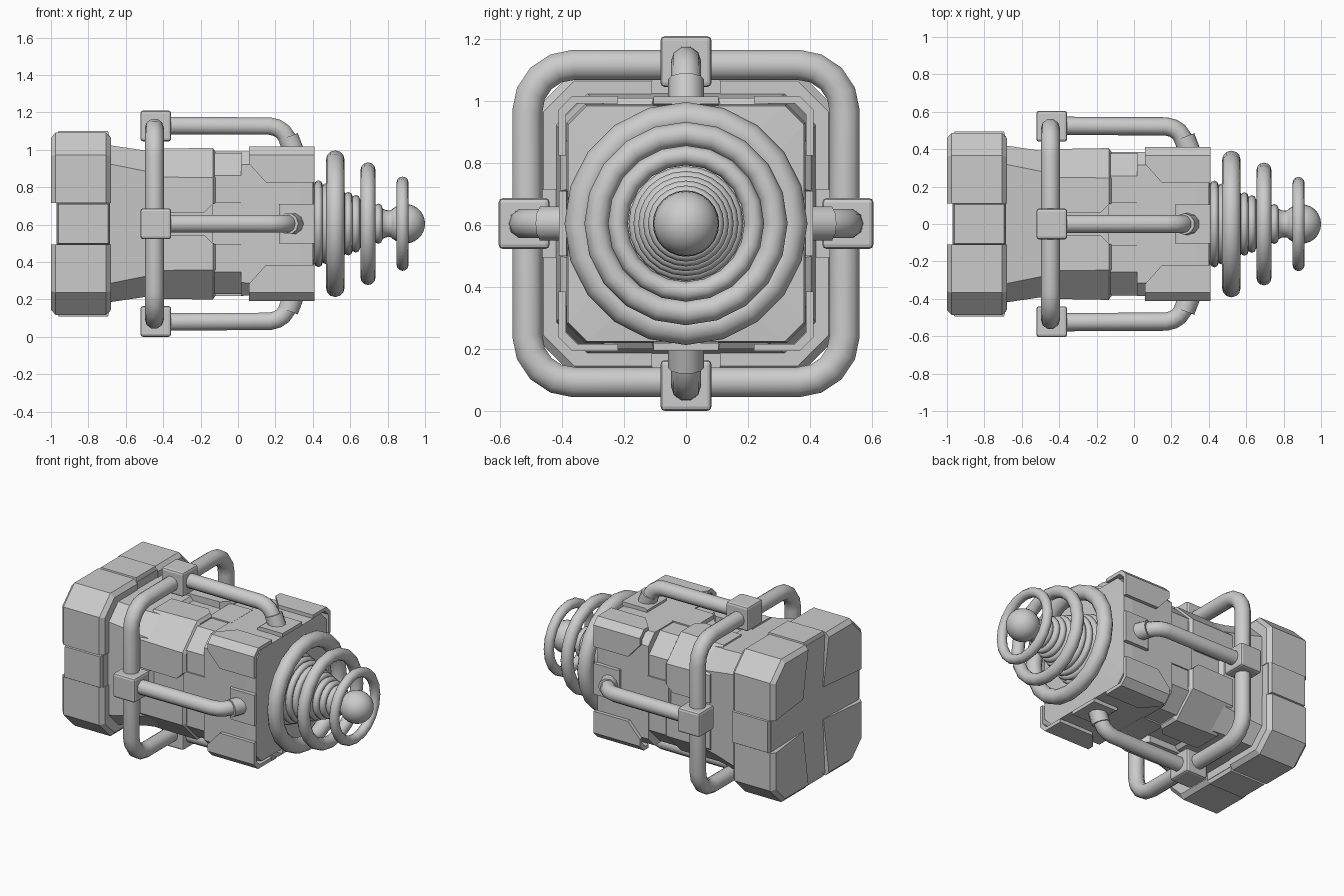
import bpy, bmesh, math
from mathutils import Vector

if "Cube" in bpy.data.objects:
    bpy.data.objects.remove(bpy.data.objects["Cube"])

CZ = 0.605  # height of the long x axis


def turn(p, k):
    x, y, z = p
    for _ in range(k):
        y, z = -z, y
    return Vector((x, y, z + CZ))


def finish(name, bm, smooth=False):
    bmesh.ops.recalc_face_normals(bm, faces=bm.faces)
    for f in bm.faces:
        f.smooth = smooth
    me = bpy.data.meshes.new(name)
    bm.to_mesh(me)
    bm.free()
    ob = bpy.data.objects.new(name, me)
    bpy.context.collection.objects.link(ob)
    return ob


def loft(name, loops, copies=1):
    """Skin a row of equal loops, repeated in quarter turns about x."""
    bm = bmesh.new()
    for k in range(copies):
        rings = [[bm.verts.new(turn(p, k)) for p in lp] for lp in loops]
        n = len(rings[0])
        for a, b in zip(rings, rings[1:]):
            for i in range(n):
                j = (i + 1) % n
                bm.faces.new((a[i], a[j], b[j], b[i]))
        bm.faces.new(rings[0])
        bm.faces.new(rings[-1])
    return finish(name, bm)


def octagon(x, h, c):
    q = h - c
    return [(x, q, h), (x, h, q), (x, h, -q), (x, q, -h),
            (x, -q, -h), (x, -h, -q), (x, -h, q), (x, -q, h)]


def corner(x, h, c, s, dip=0.0):
    return [(x, s, h), (x, h - c, h), (x, h, h - c), (x, h, s), (x + dip, s, s)]


def shell(x, h, c, s, t=0.024):
    g, d = h - t, c * 0.8
    return [(x, s, h), (x, h - c, h), (x, h, h - c), (x, h, s),
            (x, g, s), (x, g, g - d), (x, g - d, g), (x, s, g)]


def rect(x0, x1, w, r):
    return [(x0, -w, r), (x1, -w, r), (x1, w, r), (x0, w, r)]


def slab(name, profile, w):
    """Extrude an (x, r) profile across y, on all four sides."""
    return loft(name, [[(x, y, r) for x, r in profile] for y in (-w, w)], 4)


def lathe(name, profile, n, closed=False):
    """Spin an (x, r) profile about the long axis, smooth shaded."""
    bm = bmesh.new()
    rings = [[bm.verts.new((x, r * math.cos(2 * math.pi * i / n),
                            r * math.sin(2 * math.pi * i / n) + CZ)) for i in range(n)]
             for x, r in profile]
    pairs = list(zip(rings, rings[1:])) + ([(rings[-1], rings[0])] if closed else [])
    for a, b in pairs:
        for i in range(n):
            j = (i + 1) % n
            bm.faces.new((a[i], a[j], b[j], b[i]))
    if not closed:
        bm.faces.new(rings[0])
        bm.faces.new(rings[-1])
    return finish(name, bm, True)


def ring(name, x, outer, minor, n=20, m=12):
    R = outer - minor
    prof = [(x + minor * math.cos(2 * math.pi * i / m),
             R + minor * math.sin(2 * math.pi * i / m)) for i in range(m)]
    return lathe(name, prof, n, True)


def tube(name, paths, radius, cyclic=False):
    cu = bpy.data.curves.new(name, 'CURVE')
    cu.dimensions = '3D'
    cu.bevel_depth = radius
    cu.bevel_resolution = 3
    cu.use_fill_caps = True
    for path in paths:
        sp = cu.splines.new('POLY')
        sp.points.add(len(path) - 1)
        for pt, p in zip(sp.points, path):
            pt.co = (*p, 1)
        sp.use_cyclic_u = cyclic
        sp.use_smooth = True
    ob = bpy.data.objects.new(name, cu)
    bpy.context.collection.objects.link(ob)
    return ob


# rear block: four corner blocks with a shallow dished back, and raised middle plates
loft("rear_corner_blocks", [corner(-1.0, 0.46, 0.10, 0.11, 0.04),
                            corner(-0.975, 0.487, 0.12, 0.11, 0.03),
                            corner(-0.705, 0.487, 0.12, 0.11),
                            corner(-0.68, 0.46, 0.10, 0.11)], 4)
slab("rear_middle_wedges", [(-0.97, 0.47), (-0.685, 0.47), (-0.685, 0.0),
                            (-0.95, 0.0), (-0.955, 0.11)], 0.112)
loft("rear_middle_plates", [rect(-0.97, -0.685, 0.112, 0.46),
                            rect(-0.96, -0.695, 0.105, 0.495)], 4)

# tapering collar and body core
loft("collar", [octagon(-0.69, 0.42, 0.10), octagon(-0.5, 0.392, 0.11),
                octagon(-0.40, 0.385, 0.12), octagon(-0.38, 0.36, 0.12)])
loft("neck", [octagon(-0.42, 0.36, 0.11), octagon(-0.14, 0.36, 0.11),
              octagon(-0.13, 0.377, 0.12), octagon(0.02, 0.377, 0.12)])

# middle corner blocks with a channel between them
loft("middle_corner_blocks", [corner(-0.46, 0.40, 0.15, 0.06), corner(-0.18, 0.405, 0.158, 0.06),
                              corner(-0.135, 0.405, 0.158, 0.105),
                              corner(-0.12, 0.385, 0.15, 0.11)], 4)

# front core, its side tongues and front cap
loft("front_core", [octagon(0.015, 0.385, 0.07), octagon(0.335, 0.385, 0.06),
                    octagon(0.40, 0.38, 0.06), octagon(0.41, 0.22, 0.08)])
slab("core_tongues", [(-0.14, 0.2), (-0.14, 0.386), (0.03, 0.386), (0.03, 0.2)], 0.115)

# thin corner and middle armour plates at the front
loft("front_corner_plates", [shell(0.06, 0.412, 0.045, 0.32), shell(0.15, 0.412, 0.045, 0.22),
                             shell(0.41, 0.412, 0.045, 0.22)], 4)
slab("front_middle_plates", [(0.22, 0.37), (0.22, 0.40), (0.235, 0.41),
                             (0.41, 0.41), (0.41, 0.386), (0.33, 0.37)], 0.105)

# cage: rounded square hoop, joint cubes and bent struts
hoop = []
for k in range(4):
    for i in range(5):
        a = math.radians(90 * i / 4)
        hoop.append(turn((-0.447, 0.362 + 0.15 * math.cos(a), 0.362 + 0.15 * math.sin(a)), k))
tube("cage_hoop", [hoop], 0.051, True)
strut = [(-0.42, 0.525), (0.17, 0.522), (0.21, 0.512), (0.24, 0.492), (0.262, 0.46), (0.30, 0.375)]
tube("cage_struts", [[turn((x, 0, r), k) for x, r in strut] for k in range(4)], 0.049)
tube("strut_sleeves", [[turn((0.268, 0, 0.465), k), turn((0.302, 0, 0.375), k)]
                       for k in range(4)], 0.058)
joints = slab("cage_joints", [(-0.522, 0.44), (-0.522, 0.605), (-0.357, 0.605), (-0.357, 0.44)], 0.0825)
bev = joints.modifiers.new("edge", 'BEVEL')
bev.width = 0.015
bev.segments = 2

# emitter: ribbed cone, three floating rings, waisted stem and ball tip
for i in range(9):
    x = 0.43 + 0.04 * i
    ring("cone_rib", x, 0.232 - 0.39 * (x - 0.43), 0.022, 24, 8)
lathe("emitter_stem", [(0.38, 0.22), (0.42, 0.205), (0.74, 0.085), (0.755, 0.10), (0.77, 0.083),
                       (0.79, 0.073), (0.81, 0.071), (0.83, 0.076), (0.85, 0.085)], 24)
for x, outer, minor in ((0.52, 0.392, 0.05), (0.695, 0.328, 0.04), (0.88, 0.252, 0.032)):
    ring("floating_ring", x, outer, minor)
ball = [(0.895 - 0.105 * math.cos(math.pi * i / 14), 0.105 * math.sin(math.pi * i / 14) + 0.0005)
        for i in range(15)]
lathe("ball_tip", ball, 24)
